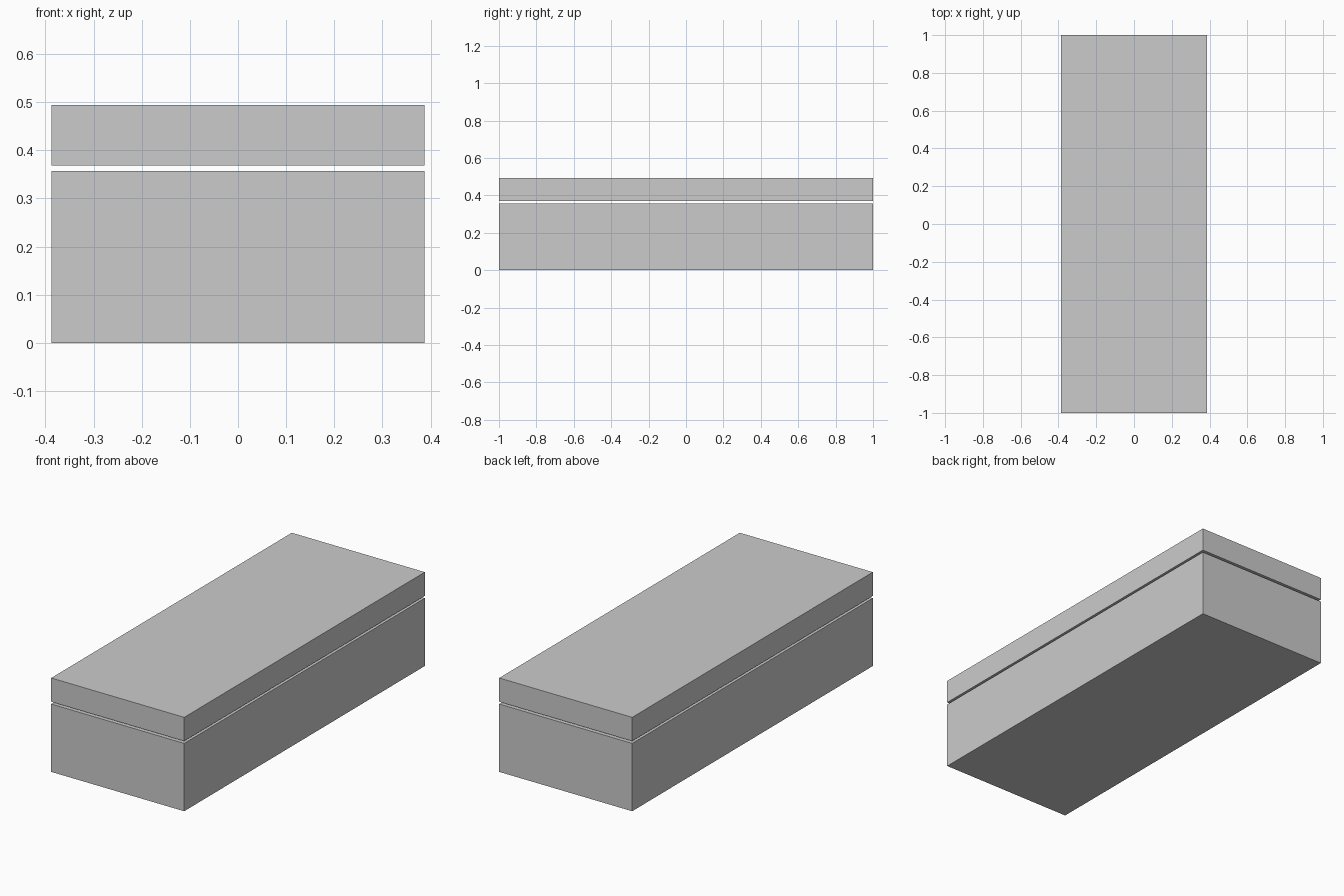
import bpy

if "Cube" in bpy.data.objects:
    bpy.data.objects.remove(bpy.data.objects["Cube"])

WIDTH, LENGTH = 0.774, 2.0


def slab(name, z_bottom, z_top):
    """Box with the shared footprint between two heights."""
    bpy.ops.mesh.primitive_cube_add(size=1, location=(0, 0, (z_bottom + z_top) / 2))
    obj = bpy.context.object
    obj.name = name
    obj.scale = (WIDTH, LENGTH, z_top - z_bottom)
    bpy.ops.object.transform_apply(location=False, rotation=False, scale=True)
    return obj


# Tall base block
slab("base", 0.0, 0.357)

# Thinner lid, floating just above the base
slab("lid", 0.369, 0.494)
